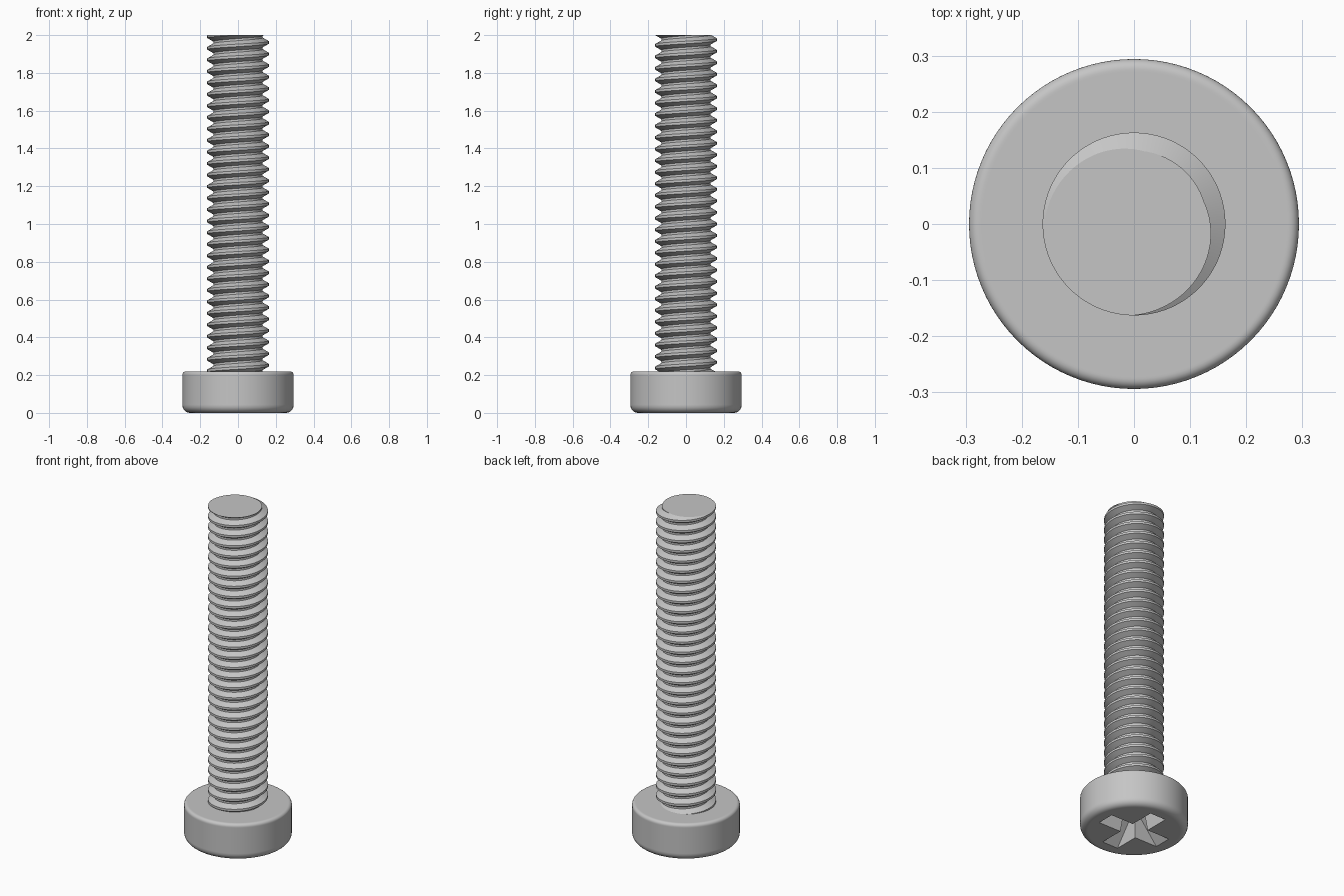
import bpy, bmesh
from math import sin, cos, pi, radians

cube = bpy.data.objects.get("Cube")
if cube:
    bpy.data.objects.remove(cube, do_unlink=True)

HEAD_R, HEAD_H, TOP = 0.294, 0.22, 2.0
CREST, ROOT, PITCH = 0.163, 0.131, 0.061

steel = bpy.data.materials.new("grey steel")
steel.use_nodes = True
grey = (0.56, 0.56, 0.56, 1)
steel.diffuse_color = grey
steel.node_tree.nodes["Principled BSDF"].inputs["Base Color"].default_value = grey


def make_object(name, bm):
    bmesh.ops.recalc_face_normals(bm, faces=bm.faces)
    mesh = bpy.data.meshes.new(name)
    bm.to_mesh(mesh)
    bm.free()
    mesh.materials.append(steel)
    obj = bpy.data.objects.new(name, mesh)
    bpy.context.collection.objects.link(obj)
    return obj


def activate(obj):
    bpy.ops.object.select_all(action='DESELECT')
    obj.select_set(True)
    bpy.context.view_layer.objects.active = obj


def fillet(r, z, radius, start):
    """Quarter arc of profile points around (r, z)."""
    return [(r + radius * cos(radians(start + 15 * i)),
             z + radius * sin(radians(start + 15 * i))) for i in range(7)]


# Head: lathed disc with a large lower and a small upper fillet
low, high = 0.04, 0.018
profile = [(0, 0), (HEAD_R - low - 0.004, 0)]
profile += fillet(HEAD_R - low, low, low, -90)
profile += [(HEAD_R, low + 0.004), (HEAD_R, HEAD_H - high - 0.004)]
profile += fillet(HEAD_R - high, HEAD_H - high, high, 0)
profile += [(HEAD_R - high - 0.004, HEAD_H), (0, HEAD_H)]
bm = bmesh.new()
verts = [bm.verts.new((r, 0, z)) for r, z in profile]
edges = [bm.edges.new(pair) for pair in zip(verts, verts[1:])]
bmesh.ops.spin(bm, geom=verts + edges, cent=(0, 0, 0), axis=(0, 0, 1),
               angle=2 * pi, steps=96)
bmesh.ops.remove_doubles(bm, verts=bm.verts, dist=0.0001)
head = make_object("head", bm)


# Cross recess: two tapered slots cut into the underside of the head
def slot_cutter(name, along_x):
    bm = bmesh.new()
    bmesh.ops.create_cube(bm, size=2)
    for v in bm.verts:
        deep = v.co.z > 0
        length, width = (0.075, 0.038) if deep else (0.213, 0.054)
        a, b = v.co.x * length, v.co.y * width
        v.co = (a, b, 0.13 if deep else -0.01) if along_x else (b, a, 0.13 if deep else -0.01)
    return make_object(name, bm)


for along_x in (True, False):
    cutter = slot_cutter("slot_cutter", along_x)
    cutter.hide_render = True
    mod = head.modifiers.new("recess", 'BOOLEAN')
    mod.operation, mod.solver, mod.object = 'DIFFERENCE', 'EXACT', cutter
    activate(head)
    bpy.ops.object.modifier_apply(modifier=mod.name)
    bpy.data.objects.remove(cutter, do_unlink=True)

# Shank: right-handed helical thread swept from a trapezoid tooth
SEG = 72
tooth = [(-0.11, CREST), (0.11, CREST), (0.41, ROOT), (0.59, ROOT)]
turns = int((TOP - HEAD_H) / PITCH) + 5
start = TOP - (turns - 2) * PITCH
bm = bmesh.new()
rings = []
for i in range(turns * SEG + 1):
    a = 2 * pi * i / SEG + radians(230)
    z = start + PITCH * i / SEG
    rings.append([bm.verts.new((r * cos(a), r * sin(a), z + t * PITCH)) for t, r in tooth])
for i in range((turns - 1) * SEG):
    cols = [rings[i + k] + [rings[i + k + SEG][0]] for k in (0, 1)]
    for j in range(len(tooth)):
        bm.faces.new((cols[0][j], cols[1][j], cols[1][j + 1], cols[0][j + 1]))

# Trim both ends square and close them
for z, side in ((TOP, 1), (HEAD_H - 0.02, -1)):
    cut = bmesh.ops.bisect_plane(bm, geom=bm.verts[:] + bm.edges[:] + bm.faces[:],
                                 plane_co=(0, 0, z), plane_no=(0, 0, side),
                                 dist=0.00001, clear_outer=True)
    rim = [e for e in bm.edges if e.is_boundary
           and all(abs(v.co.z - z) < 0.0001 for v in e.verts)]
    bmesh.ops.contextual_create(bm, geom=rim)
loose = [v for v in bm.verts if not v.link_faces]
bmesh.ops.delete(bm, geom=loose, context='VERTS')
shank = make_object("threaded_shank", bm)

for obj in (head, shank):
    activate(obj)
    bpy.ops.object.shade_smooth_by_angle(angle=radians(25))
